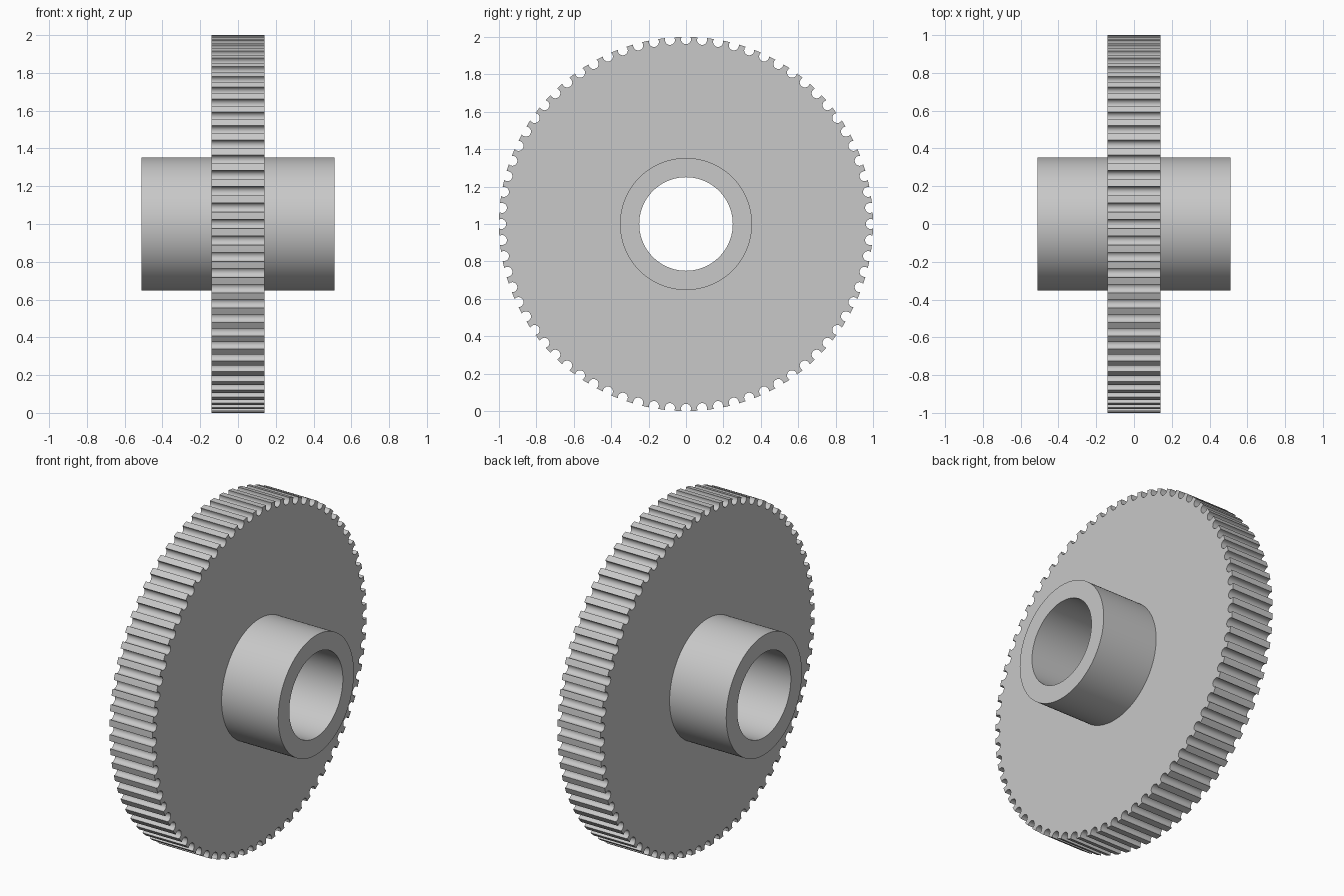
import bpy
import bmesh
from math import cos, sin, pi, asin, sqrt, atan2

TEETH = 72
WHEEL_HALF, HUB_HALF = 0.14, 0.51
HUB_R, BORE_R = 0.353, 0.25
GROOVE_R, GROOVE_CENTRE = 0.027, 0.988

cube = bpy.data.objects.get("Cube")
if cube:
    bpy.data.objects.remove(cube, do_unlink=True)

grey = bpy.data.materials.new("light grey metal")
grey.use_nodes = True
colour = (0.58, 0.58, 0.58, 1)
grey.diffuse_color = colour
grey.node_tree.nodes["Principled BSDF"].inputs["Base Color"].default_value = colour


def circle(radius, count=120):
    return [(radius * cos(2 * pi * i / count), radius * sin(2 * pi * i / count))
            for i in range(count)]


def toothed_outline(steps=10):
    """Circle of radius 1 with round grooves; the lands follow the rim."""
    # Where the groove circle meets the rim
    along = (1 + GROOVE_CENTRE ** 2 - GROOVE_R ** 2) / (2 * GROOVE_CENTRE)
    across = sqrt(1 - along ** 2)
    start = atan2(across, along - GROOVE_CENTRE)
    land_half = pi / TEETH - asin(across)
    points = []
    for tooth in range(TEETH):
        turn = 2 * pi * tooth / TEETH
        for i in range(steps + 1):
            a = -start - (2 * pi - 2 * start) * i / steps
            u = GROOVE_CENTRE + GROOVE_R * cos(a)
            v = GROOVE_R * sin(a)
            points.append((u * cos(turn) - v * sin(turn),
                           u * sin(turn) + v * cos(turn)))
        middle = turn + pi / TEETH
        points.append((cos(middle), sin(middle)))
    return points


bm = bmesh.new()


def loop(points, x):
    return [bm.verts.new((x, y, z + 1)) for y, z in points]


def wall(a, b):
    """Quads between two loops of equal count."""
    for i in range(len(a)):
        j = (i + 1) % len(a)
        bm.faces.new((a[i], a[j], b[j], b[i]))


def ring_edges(verts):
    edges = []
    for i, v in enumerate(verts):
        w = verts[(i + 1) % len(verts)]
        edges.append(bm.edges.get((v, w)) or bm.edges.new((v, w)))
    return edges


# Toothed rim
rims = [loop(toothed_outline(), s * WHEEL_HALF) for s in (-1, 1)]
wall(*rims)

# Hub, end ring and wheel face on each side
bores = []
for side, rim in zip((-1, 1), rims):
    root = loop(circle(HUB_R), side * WHEEL_HALF)
    end = loop(circle(HUB_R), side * HUB_HALF)
    bore = loop(circle(BORE_R), side * HUB_HALF)
    wall(root, end)
    wall(end, bore)
    bores.append(bore)
    bmesh.ops.triangle_fill(bm, use_beauty=True, normal=(side, 0, 0),
                            edges=ring_edges(rim) + ring_edges(root))

# Through bore
wall(*bores)

bmesh.ops.recalc_face_normals(bm, faces=bm.faces[:])
mesh = bpy.data.meshes.new("toothed_pulley")
bm.to_mesh(mesh)
bm.free()
mesh.materials.append(grey)
pulley = bpy.data.objects.new("toothed_pulley", mesh)
bpy.context.collection.objects.link(pulley)

bpy.ops.object.select_all(action='DESELECT')
pulley.select_set(True)
bpy.context.view_layer.objects.active = pulley
bpy.ops.object.shade_smooth_by_angle(angle=pi / 6)
